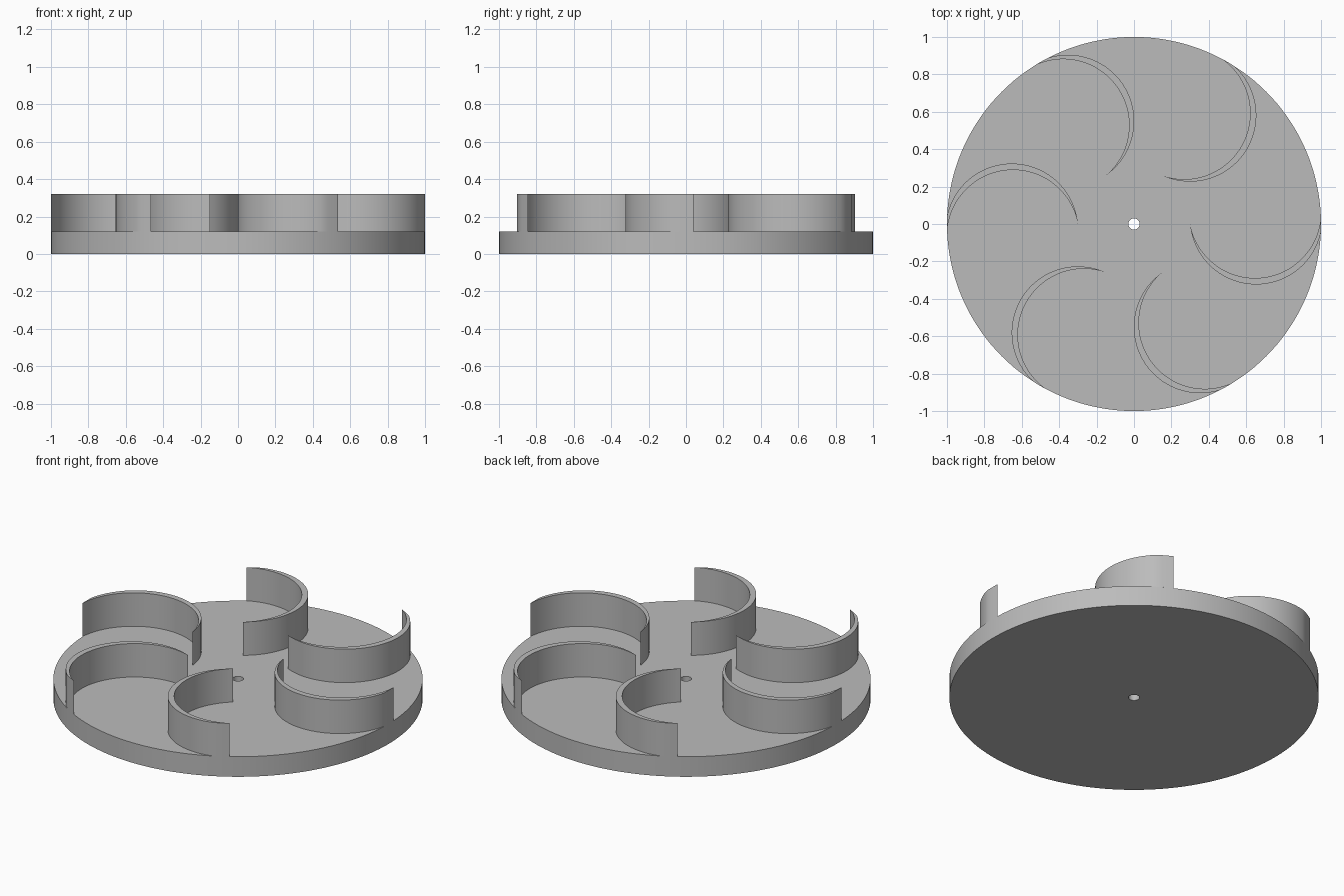
import bpy, bmesh
from math import pi, sin, cos, atan2, hypot, radians

cube = bpy.data.objects.get("Cube")
if cube:
    bpy.data.objects.remove(cube, do_unlink=True)

BASE_TOP, BLADE_TOP = 0.12, 0.32
BLADES = 6

grey = bpy.data.materials.new("plain_grey")
grey.use_nodes = True
colour = (0.5, 0.5, 0.5, 1)
grey.diffuse_color = colour
grey.node_tree.nodes["Principled BSDF"].inputs["Base Color"].default_value = colour


def make_object(name, bm):
    bmesh.ops.recalc_face_normals(bm, faces=bm.faces)
    mesh = bpy.data.meshes.new(name)
    bm.to_mesh(mesh)
    bm.free()
    mesh.materials.append(grey)
    obj = bpy.data.objects.new(name, mesh)
    bpy.context.collection.objects.link(obj)
    bpy.ops.object.select_all(action='DESELECT')
    obj.select_set(True)
    bpy.context.view_layer.objects.active = obj
    bpy.ops.object.shade_smooth_by_angle(angle=radians(30))
    return obj


def arc(centre, start, end, steps, direction):
    """Points on a circle about centre, from start to end (end left out)."""
    cx, cy = centre
    radius = hypot(start[0] - cx, start[1] - cy)
    a = atan2(start[1] - cy, start[0] - cx)
    b = atan2(end[1] - cy, end[0] - cx)
    sweep = direction * ((direction * (b - a)) % (2 * pi))
    return [(cx + radius * cos(a + sweep * i / steps),
             cy + radius * sin(a + sweep * i / steps)) for i in range(steps)]


# Base disc with a small through hole: a revolved rectangular section
bm = bmesh.new()
section = [(0.03, 0), (1, 0), (1, BASE_TOP), (0.03, BASE_TOP)]
verts = [bm.verts.new((r, 0, z)) for r, z in section]
edges = [bm.edges.new((verts[i], verts[i - 1])) for i in range(4)]
bmesh.ops.spin(bm, geom=verts + edges, cent=(0, 0, 0), axis=(0, 0, 1),
               angle=2 * pi, steps=144, use_merge=True)
bmesh.ops.remove_doubles(bm, verts=bm.verts, dist=1e-5)
make_object("base_disc", bm)

# Crescent blade outline: outer curve, flush rim end, inner curve
tip, rim_a, rim_b = (0.3, 0), (0.999, -0.045), (0.9992, 0.04)
outline = (arc((0.653, 0.031), tip, rim_a, 48, 1)
           + arc((0, 0), rim_a, rim_b, 4, 1)
           + arc((0.647, 0.064), rim_b, tip, 48, -1))

# Six blades spaced evenly around the disc
for k in range(BLADES):
    turn = 2 * pi * k / BLADES
    c, s = cos(turn), sin(turn)
    bm = bmesh.new()
    face = bm.faces.new([bm.verts.new((x * c - y * s, x * s + y * c, BASE_TOP))
                         for x, y in outline])
    raised = bmesh.ops.extrude_face_region(bm, geom=[face], use_keep_orig=True)
    top = [g for g in raised["geom"] if isinstance(g, bmesh.types.BMVert)]
    bmesh.ops.translate(bm, verts=top, vec=(0, 0, BLADE_TOP - BASE_TOP))
    make_object(f"blade_{k + 1}", bm)
